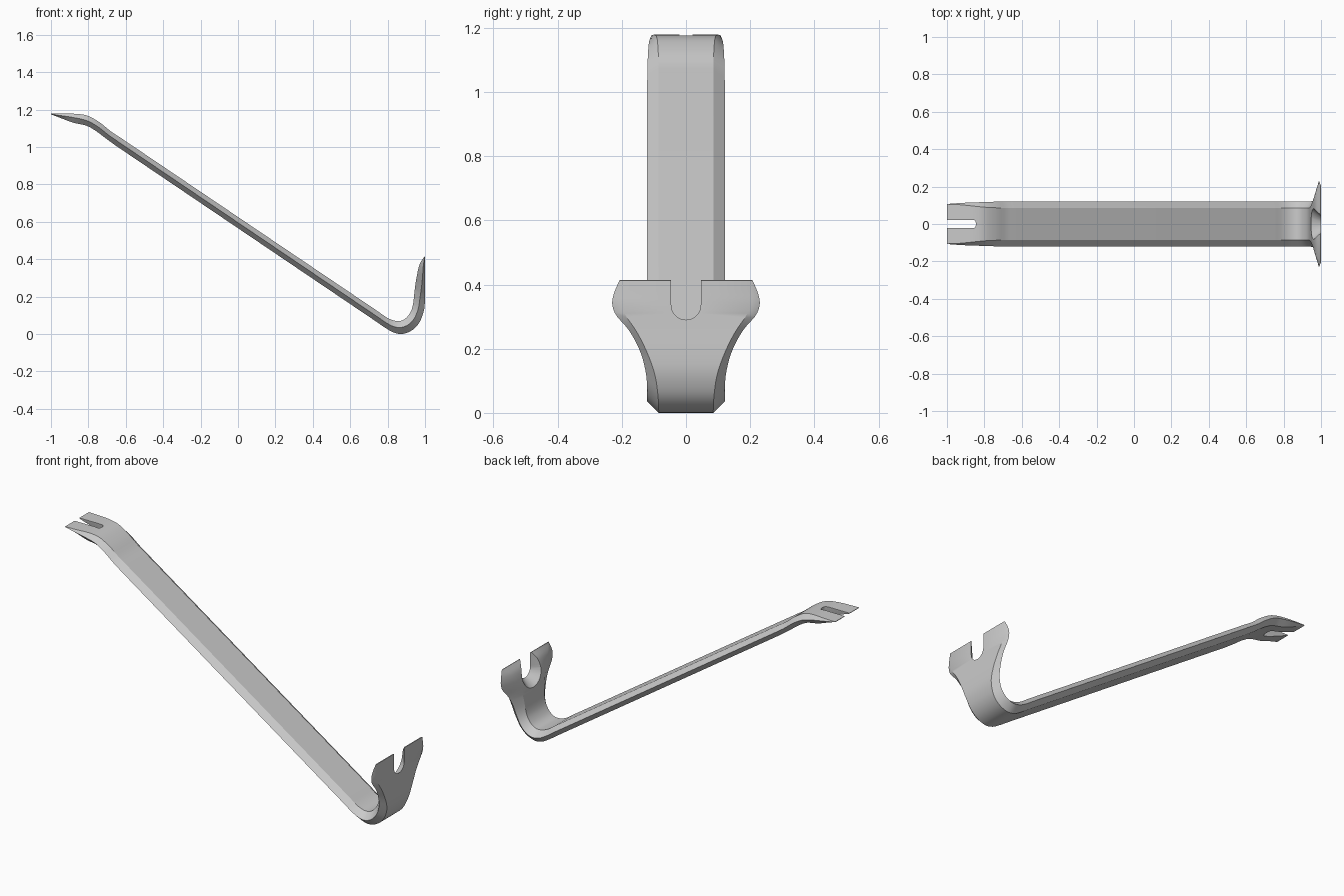
import bpy, bmesh, math

if "Cube" in bpy.data.objects:
    bpy.data.objects.remove(bpy.data.objects["Cube"])

# Stations: outer x, z, inner x, z, half width at ridge / outer flat / inner flat, ridge height 0..1
claw_end = [
    (-1.00, 1.175, -1.00, 1.178, .107, .100, .106, .5),
    (-0.94, 1.152, -0.93, 1.178, .112, .092, .103, .55),
    (-0.88, 1.130, -0.86, 1.177, .115, .088, .096, .55),
    (-0.81, 1.114, -0.80, 1.166, .117, .085, .090, .5),
    (-0.76, 1.086, -0.74, 1.132, .119, .085, .087, .5),
    (-0.70, 1.041, -0.68, 1.084, .120, .085, .085, .5),
    (-0.65, 1.005, -0.63, 1.051, .121, .085, .085, .5),
]
hook_end = [
    (0.74, .066, 0.75, .120, .121, .085, .085, .5),
    (0.79, .032, 0.80, .086, .121, .085, .085, .5),
    (0.83, .009, 0.835, .072, .121, .085, .085, .5),
    (0.87, .000, 0.865, .070, .121, .085, .085, .5),
    (0.92, .014, 0.895, .083, .121, .085, .085, .5),
    (0.962, .050, 0.920, .113, .121, .087, .085, .5),
    (0.990, .110, 0.934, .150, .126, .095, .085, .5),
    (1.000, .190, 0.943, .220, .148, .122, .092, .45),
    (1.000, .255, 0.949, .270, .180, .155, .105, .35),
    (1.000, .310, 0.957, .315, .222, .192, .125, .3),
    (1.000, .340, 0.963, .345, .230, .204, .145, .3),
    (1.000, .375, 0.974, .380, .223, .204, .165, .3),
    (1.000, .413, 0.996, .414, .207, .204, .200, .3),
]


def smooth(keys, n=4):
    """Chord-length Hermite spline through the stations."""
    d = [math.dist(a[:4], b[:4]) for a, b in zip(keys, keys[1:])]
    slope = [[(q - p) / L for p, q in zip(a, b)] for a, b, L in zip(keys, keys[1:], d)]
    tan = [slope[0]]
    for i in range(1, len(d)):
        s = d[i - 1] + d[i]
        tan.append([(u * d[i] + v * d[i - 1]) / s for u, v in zip(slope[i - 1], slope[i])])
    tan.append(slope[-1])
    out = []
    for i, L in enumerate(d):
        for k in range(n):
            t = k / n
            h = (2*t**3 - 3*t*t + 1, (t**3 - 2*t*t + t) * L, 3*t*t - 2*t**3, (t**3 - t*t) * L)
            out.append([h[0]*p + h[1]*m + h[2]*q + h[3]*r for p, m, q, r in
                        zip(keys[i], tan[i], keys[i + 1], tan[i + 1])])
    return out + [list(keys[-1])]


def hexagon(s):
    ox, oz, ix, iz, wm, wo, wi, t = s
    mx, mz = ox + (ix - ox) * t, oz + (iz - oz) * t
    return [(ox, -wo, oz), (mx, -wm, mz), (ix, -wi, iz),
            (ix, wi, iz), (mx, wm, mz), (ox, wo, oz)]


def loft(name, rings):
    bm = bmesh.new()
    vs = [[bm.verts.new(p) for p in r] for r in rings]
    n = len(vs[0])
    for a, b in zip(vs, vs[1:]):
        for i in range(n):
            j = (i + 1) % n
            bm.faces.new((a[i], a[j], b[j], b[i]))
    bm.faces.new(vs[0])
    bm.faces.new(vs[-1])
    bmesh.ops.recalc_face_normals(bm, faces=bm.faces)
    me = bpy.data.meshes.new(name)
    bm.to_mesh(me)
    bm.free()
    ob = bpy.data.objects.new(name, me)
    bpy.context.collection.objects.link(ob)
    return ob


def slot(w, bottom, top, r, place):
    """U outline: half width w, rounded end of depth r at 'bottom', open at 'top'."""
    pts = [(-w, top)]
    for k in range(17):
        a = math.pi * k / 16
        pts.append((-w * math.cos(a), bottom + r - r * math.sin(a)))
    pts.append((w, top))
    return [place(u, v) for u, v in pts]


# Bar with flat claw at one end and flared hook at the other
bar = loft("pry_bar", [hexagon(s) for s in smooth(claw_end) + smooth(hook_end)])

# Nail slot in the hook, flared on the inner side
hook_slot = loft("hook_slot_cutter", [
    slot(w, b, .5, w, lambda u, v, x=x: (x, u, v))
    for x, w, b in ((1.03, .046, .29), (1.0, .046, .29), (.91, .130, .225))])

# Nail slot in the straight claw, flared underneath
claw_slot = loft("claw_slot_cutter", [
    slot(w, .845, 1.1, .012, lambda u, v, z=z: (-v, u, z))
    for z, w in ((1.22, .021), (1.175, .021), (1.05, .048))])

bpy.context.view_layer.objects.active = bar
bar.select_set(True)
for cutter in (hook_slot, claw_slot):
    cutter.hide_render = True
    m = bar.modifiers.new("slot", 'BOOLEAN')
    m.operation = 'DIFFERENCE'
    m.solver = 'EXACT'
    m.object = cutter
    bpy.ops.object.modifier_apply(modifier=m.name)
    bpy.data.objects.remove(cutter)

bpy.ops.object.select_all(action='DESELECT')
bar.select_set(True)
bpy.ops.object.shade_smooth_by_angle(angle=math.radians(28))
